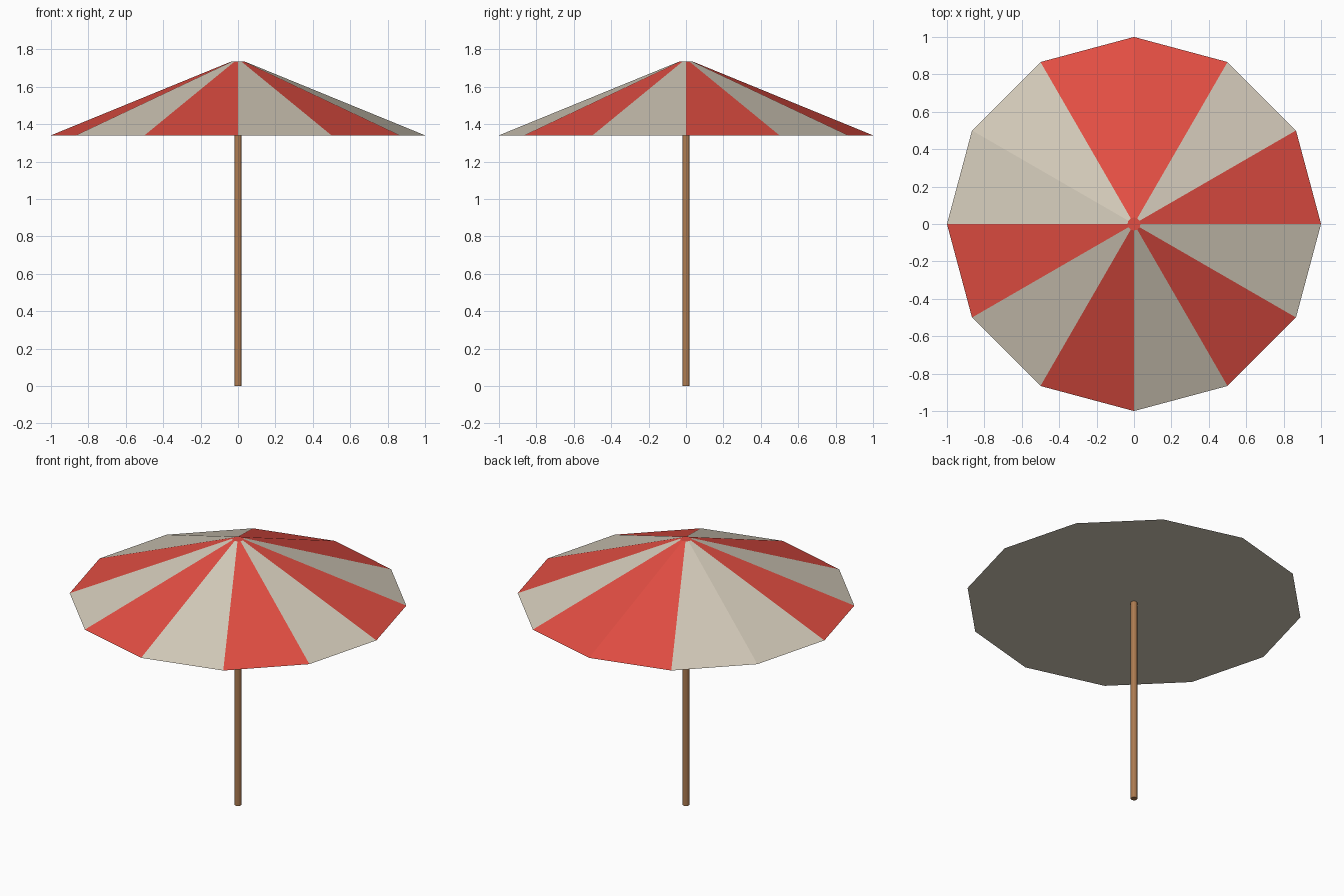
import bpy
import bmesh
from math import atan2, tau

cube = bpy.data.objects.get("Cube")
if cube:
    bpy.data.objects.remove(cube, do_unlink=True)


def make_material(name, rgb):
    mat = bpy.data.materials.new(name)
    mat.use_nodes = True
    color = (*rgb, 1.0)
    mat.diffuse_color = color
    mat.node_tree.nodes["Principled BSDF"].inputs["Base Color"].default_value = color
    return mat


def make_frustum(name, sides, bottom, top, z_low, z_high, materials):
    """Capped, flat-shaded frustum with a corner on the +x axis."""
    bpy.ops.mesh.primitive_cone_add(
        vertices=sides, radius1=bottom, radius2=top, depth=z_high - z_low,
        end_fill_type='NGON', location=(0, 0, (z_low + z_high) / 2))
    obj = bpy.context.object
    obj.name = obj.data.name = name
    for mat in materials:
        obj.data.materials.append(mat)
    return obj


red = make_material("red cloth", (0.76, 0.075, 0.055))
cream = make_material("cream cloth", (0.65, 0.59, 0.485))
wood = make_material("brown wood", (0.42, 0.2, 0.083))

SIDES = 12
RIM_Z = 1.34

# Pole
make_frustum("pole", SIDES, 0.02, 0.02, 0, RIM_Z + 0.02, [wood])

# Canopy with a closed underside and a small flat cap
canopy = make_frustum("canopy", SIDES, 1.0, 0.035, RIM_Z, 1.735, [red, cream])

# Panel colours by direction, counter-clockwise from +x; red cap, cream underside
pattern = "RCRRCCRCRCRC"
bm = bmesh.new()
bm.from_mesh(canopy.data)
for face in bm.faces:
    if face.normal.z > 0.99:
        face.material_index = 0
    elif face.normal.z < -0.99:
        face.material_index = 1
    else:
        center = face.calc_center_median()
        sector = int((atan2(center.y, center.x) % tau) / tau * SIDES)
        face.material_index = "RC".index(pattern[sector])
bm.to_mesh(canopy.data)
bm.free()
